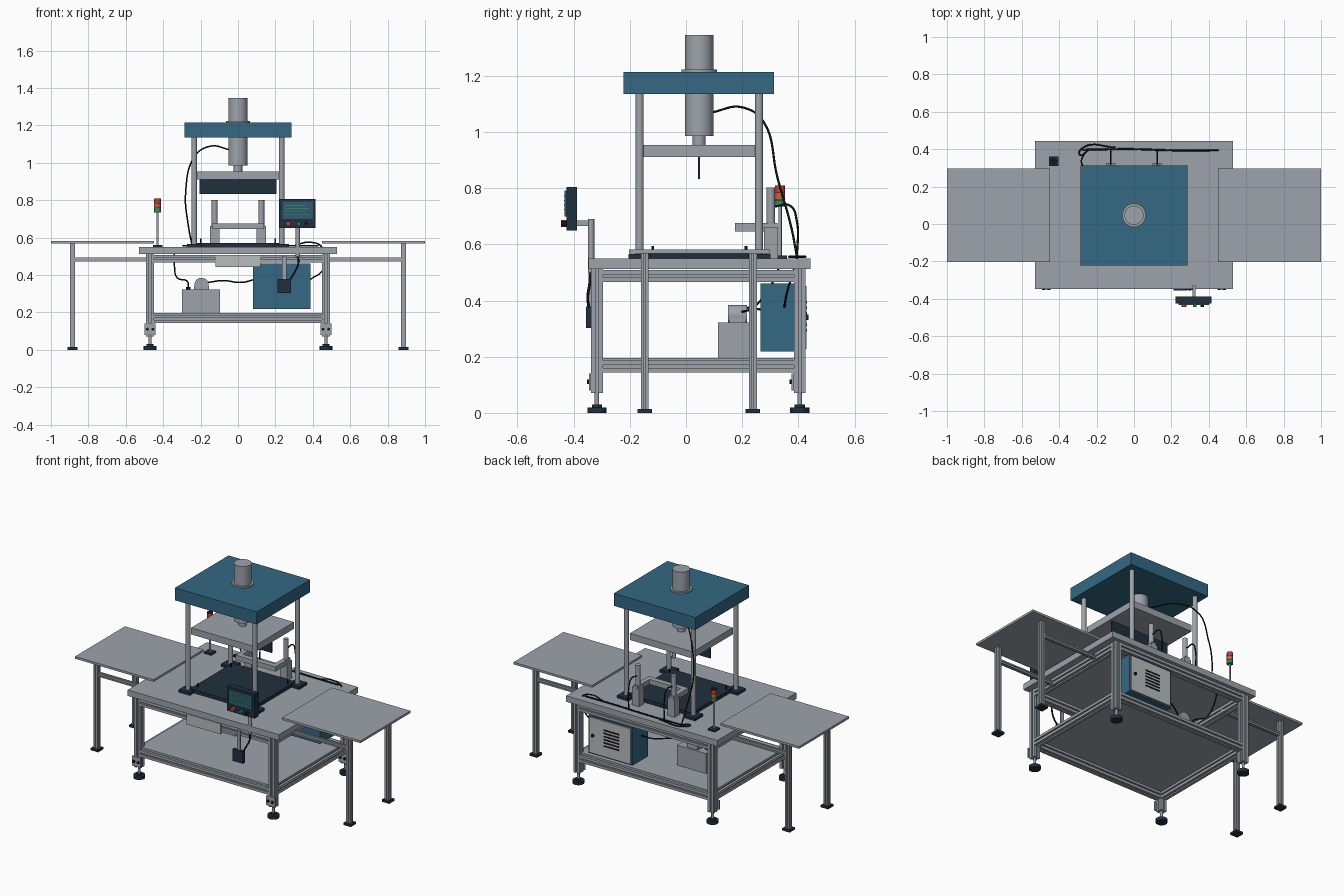
import bpy, bmesh, math
from mathutils import Vector, Matrix

cube = bpy.data.objects.get("Cube")
if cube:
    bpy.data.objects.remove(cube, do_unlink=True)


def material(name, *rgb):
    m = bpy.data.materials.new(name)
    m.use_nodes = True
    m.diffuse_color = (*rgb, 1)
    m.node_tree.nodes["Principled BSDF"].inputs["Base Color"].default_value = (*rgb, 1)
    return m


STEEL = material("steel grey", .34, .37, .41)
BLUE = material("machine blue", .034, .138, .23)
NAVY = material("dark navy", .014, .03, .048)
BLACK = material("black rubber", .008, .009, .012)
PANEL = material("light panel", .47, .51, .51)
RED = material("signal red", .55, .05, .035)
AMBER = material("signal amber", .55, .13, .04)
GREEN = material("signal green", .03, .27, .12)
SCREEN = material("screen blue", .03, .1, .16)


def finish(name, bm, mat, smooth=False):
    mesh = bpy.data.meshes.new(name)
    bmesh.ops.recalc_face_normals(bm, faces=bm.faces)
    bm.to_mesh(mesh)
    bm.free()
    mesh.materials.append(mat)
    ob = bpy.data.objects.new(name, mesh)
    bpy.context.collection.objects.link(ob)
    if smooth:
        bpy.ops.object.select_all(action='DESELECT')
        ob.select_set(True)
        bpy.context.view_layer.objects.active = ob
        bpy.ops.object.shade_smooth_by_angle(angle=math.radians(35))
    return ob


def box(name, mat, x, y, z):
    """Box from three (low, high) ranges."""
    bm = bmesh.new()
    lo, hi = Vector((x[0], y[0], z[0])), Vector((x[1], y[1], z[1]))
    bmesh.ops.create_cube(bm, size=1, matrix=Matrix.Translation((lo + hi) / 2) @ Matrix.Diagonal((*(hi - lo), 1)))
    return finish(name, bm, mat)


def block(name, mat, x, y, z, w, d):
    """Upright box centred on x, y."""
    return box(name, mat, (x - w / 2, x + w / 2), (y - d / 2, y + d / 2), z)


def rod(name, mat, a, b, r, sides=32):
    a, b = Vector(a), Vector(b)
    rot = (b - a).to_track_quat('Z', 'Y').to_matrix().to_4x4()
    bm = bmesh.new()
    bmesh.ops.create_cone(bm, cap_ends=True, segments=sides, radius1=r, radius2=r,
                          depth=(b - a).length, matrix=Matrix.Translation((a + b) / 2) @ rot)
    return finish(name, bm, mat, True)


def beam(name, a, b, size):
    """Slotted square extrusion between two points."""
    a, b, h = Vector(a), Vector(b), size / 2
    w, d = h * .22, h * .4
    side = [(h, -h), (h, -w), (h - d, -w), (h - d, w), (h, w)]
    bm = bmesh.new()
    verts = [bm.verts.new(Matrix.Rotation(math.pi / 2 * i, 3, 'Z') @ Vector((*p, 0)))
             for i in range(4) for p in side]
    face = bm.faces.new(verts)
    ext = bmesh.ops.extrude_face_region(bm, geom=[face])["geom"]
    bmesh.ops.translate(bm, vec=(0, 0, (b - a).length),
                        verts=[v for v in ext if isinstance(v, bmesh.types.BMVert)])
    rot = (b - a).to_track_quat('Z', 'Y').to_matrix().to_4x4()
    bm.transform(Matrix.Translation(a) @ rot)
    return finish(name, bm, STEEL)


def cable(name, points, r=.004):
    cu = bpy.data.curves.new(name, 'CURVE')
    cu.dimensions = '3D'
    cu.bevel_depth, cu.bevel_resolution, cu.resolution_u = r, 2, 8
    sp = cu.splines.new('BEZIER')
    sp.bezier_points.add(len(points) - 1)
    for bp, p in zip(sp.bezier_points, points):
        bp.co = p
        bp.handle_left_type = bp.handle_right_type = 'AUTO'
    cu.materials.append(BLACK)
    ob = bpy.data.objects.new(name, cu)
    bpy.context.collection.objects.link(ob)


# Main bench: top, slotted frame, shelf, levelling feet
LX, YF, YB = .47, -.317, .405
box("bench_top", STEEL, (-.53, .53), (-.347, .443), (.512, .55))
box("shelf", STEEL, (-LX, LX), (YF, YB), (.184, .196))
for y in (YF, YB):
    for x in (-LX, LX):
        beam("frame_leg", (x, y, .07), (x, y, .512), .042)
        block("foot_bracket", STEEL, x, y - .025, (.08, .14), .06, .008)
        for dx in (-.015, .015):
            rod("bracket_bolt", BLACK, (x + dx, y - .036, .11), (x + dx, y - .028, .11), .008, 12)
        rod("foot_pad", NAVY, (x, y, 0), (x, y, .02), .034)
        rod("foot_collar", NAVY, (x, y, .02), (x, y, .03), .018)
        rod("foot_stem", STEEL, (x, y, .03), (x, y, .075), .008, 16)
    for z in (.165, .487):
        beam("long_rail", (-LX + .02, y, z), (LX - .02, y, z), .042)
for x in (-LX, LX):
    for z in (.165, .487):
        beam("short_rail", (x, YF + .02, z), (x, YB - .02, z), .042)

# Side tables
for s in (-1, 1):
    box("side_table_top", STEEL, sorted((s * .45, s)), (-.203, .297), (.567, .581))
    for y in (-.147, .238):
        beam("side_table_leg", (s * .885, y, .01), (s * .885, y, .567), .028)
        block("side_table_foot", NAVY, s * .885, y, (0, .014), .052, .052)
        beam("side_table_rail", (s * .872, y, .482), (s * .45, y, .482), .022)

# Press: base, columns, head, ram
CY = .047
box("press_base", NAVY, (-.22, .22), (-.165, .26), (.55, .572))
for x in (-.234, .234):
    for y in (-.165, .26):
        block("column_flange", NAVY, x, y, (.55, .566), .08, .08)
        rod("column", STEEL, (x, y, .56), (x, y, 1.14), .0145)
        px, py = x * .85, CY + (y - CY) * .78
        rod("locating_pin", BLACK, (px, py, .57), (px, py, .594), .005, 12)
box("press_head", BLUE, (-.286, .286), (-.222, .314), (1.135, 1.214))
box("moving_plate", STEEL, (-.22, .22), (-.155, .247), (.911, .953))
box("press_blade", NAVY, (-.205, .205), (.042, .05), (.832, .911))
rod("ram_cylinder", STEEL, (0, CY, .985), (0, CY, 1.346), .051, 48)
rod("ram_flange", STEEL, (0, CY, 1.212), (0, CY, 1.223), .063, 48)
rod("ram_rod", STEEL, (0, CY, .95), (0, CY, .987), .023)

# Rear clamp with two lift cylinders and a U-shaped fork
box("fork_bar", STEEL, (-.14, .14), (.174, .208), (.645, .676))
for s in (-1, 1):
    x = s * .125
    block("lift_base", STEEL, x, .302, (.55, .662), .05, .05)
    rod("lift_cylinder", STEEL, (x, .302, .66), (x, .302, .802), .0155)
    block("fork_arm", STEEL, x, .25, (.645, .676), .03, .152)
    cable("lift_hose", [(x, .315, .735), (x, .37, .738), (x, .395, .68), (x, .395, .56)])
cable("rear_hose", [(-.28, .397, .556), (0, .4, .556), (.2, .394, .556), (.43, .394, .556)], .005)
cable("ram_cable", [(-.045, CY + .045, 1.07), (-.15, .2, 1.088), (-.235, .28, 1.03), (-.28, .325, .84),
                    (-.265, .375, .66), (-.245, .395, .556)])
cable("bench_cable", [(-.245, .395, .556), (-.29, .37, .556), (-.27, .41, .556), (-.1, .41, .556)])
cable("panel_cable", [(.3, .394, .556), (.38, .392, .575), (.45, .394, .548), (.455, .36, .43), (.385, .35, .375)])

# Signal tower
TX, TY = -.43, .335
block("tower_base", NAVY, TX, TY, (.55, .56), .05, .05)
rod("tower_pole", STEEL, (TX, TY, .56), (TX, TY, .737), .006, 16)
for i, m in enumerate((GREEN, AMBER, RED)):
    z = .735 + i * .025
    rod("signal_lamp", m, (TX, TY, z), (TX, TY, z + .022), .018)
    rod("lamp_ring", BLACK, (TX, TY, z + .022), (TX, TY, z + .025), .0175)

# Control screen on a post
rod("screen_post", STEEL, (.32, -.338, .5), (.32, -.338, .69), .0115)
block("screen_bracket", STEEL, .32, -.365, (.665, .685), .016, .055)
box("screen_case", NAVY, (.222, .414), (-.425, -.388), (.65, .805))
box("screen_face", SCREEN, (.237, .4), (-.432, -.424), (.7, .792))
for i in range(4):
    z = .722 + i * .016
    box("screen_line", GREEN, (.255, .38 - .02 * (i % 2)), (-.434, -.431), (z, z + .004))
for x, m in ((.268, RED), (.325, GREEN), (.365, BLACK)):
    rod("push_button", m, (x, -.445, .674), (x, -.424, .674), .013 if m is RED else .009, 20)

# Front plate and hanging pendant
box("front_plate", PANEL, (-.12, .12), (-.346, -.336), (.442, .508))
box("pendant_box", NAVY, (.21, .284), (-.356, -.336), (.303, .378))
box("pendant_hanger", STEEL, (.236, .258), (-.348, -.336), (.375, .5))
cable("pendant_cable", [(.275, -.345, .37), (.3, -.35, .41), (.322, -.343, .46), (.32, -.338, .51)], .005)

# Electrical cabinet with a vented rear door
box("cabinet", BLUE, (.08, .388), (.266, .422), (.219, .46))
box("cabinet_door", PANEL, (.088, .38), (.42, .429), (.227, .452))
for i in range(6):
    z = .29 + i * .02
    box("door_vent", BLACK, (.17, .275), (.428, .431), (z, z + .009))
rod("door_lock", BLACK, (.352, .428, .34), (.352, .436, .34), .01, 16)

# Pump unit on the shelf
box("pump_box", STEEL, (-.3, -.096), (.114, .227), (.195, .322))
rod("pump_motor", STEEL, (-.195, .15, .347), (-.195, .217, .347), .038)
block("pump_foot", STEEL, -.195, .183, (.32, .34), .08, .06)
rod("pump_port", BLACK, (-.267, .17, .32), (-.267, .17, .335), .012, 16)
cable("pump_hose", [(-.267, .17, .33), (-.27, .2, .365), (-.325, .25, .385), (-.34, .3, .45), (-.34, .33, .515)])
cable("pump_lead", [(-.16, .2, .36), (-.08, .25, .37), (.02, .3, .36), (.085, .33, .375)])
